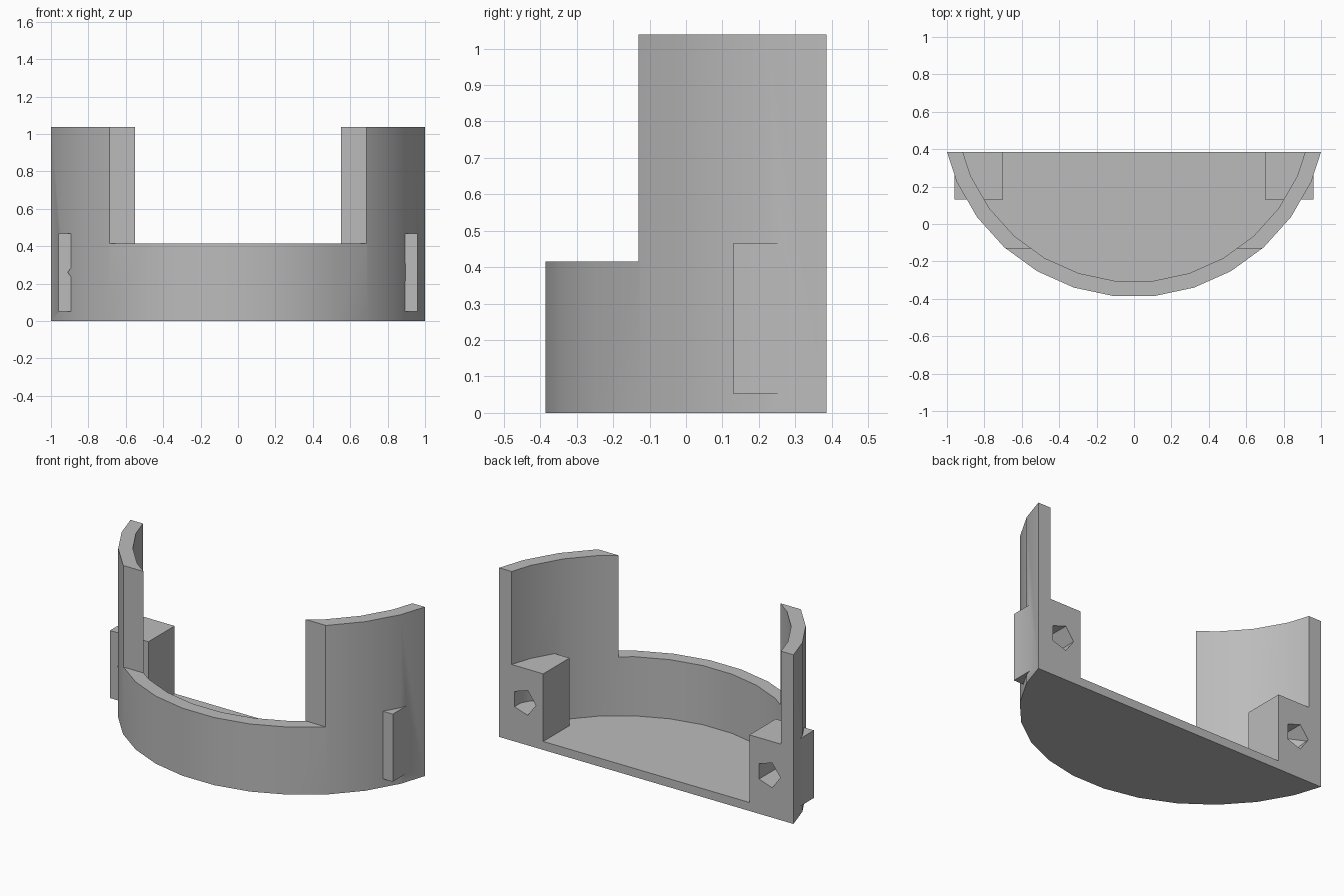
import bpy
import bmesh
from math import sin, cos, radians, tau
from mathutils import Vector

if "Cube" in bpy.data.objects:
    bpy.data.objects.remove(bpy.data.objects["Cube"], do_unlink=True)

BACK = 0.385        # flat rear plane
CENTRE_Y = 0.646    # axis of the curved wall
OUTER, INNER = 1.037, 0.956
FLOOR, FRONT_TOP, SIDE_TOP = 0.052, 0.415, 1.038

grey = bpy.data.materials.new("plain grey")
grey.use_nodes = True
grey.diffuse_color = (0.5, 0.5, 0.5, 1)
grey.node_tree.nodes["Principled BSDF"].inputs["Base Color"].default_value = (0.5, 0.5, 0.5, 1)


def prism(name, profile, offset):
    """Extrude a closed profile of 3D points along an offset."""
    bm = bmesh.new()
    face = bm.faces.new([bm.verts.new(p) for p in profile])
    result = bmesh.ops.extrude_face_region(bm, geom=[face], use_keep_orig=True)
    moved = [v for v in result["geom"] if isinstance(v, bmesh.types.BMVert)]
    bmesh.ops.translate(bm, verts=moved, vec=offset)
    bmesh.ops.recalc_face_normals(bm, faces=bm.faces)
    mesh = bpy.data.meshes.new(name)
    bm.to_mesh(mesh)
    bm.free()
    mesh.materials.append(grey)
    obj = bpy.data.objects.new(name, mesh)
    bpy.context.collection.objects.link(obj)
    return obj


def box(name, lo, hi):
    (x0, y0, z0), (x1, y1, z1) = lo, hi
    corners = [(x0, y0, z0), (x1, y0, z0), (x1, y1, z0), (x0, y1, z0)]
    return prism(name, corners, (0, 0, z1 - z0))


def arc(radius, z):
    """Front arc of a thirty-sided ring."""
    return [Vector((radius * sin(radians(a)), CENTRE_Y - radius * cos(radians(a)), z))
            for a in range(-78, 79, 12)]


def combine(target, tool, operation):
    """Apply a boolean and discard its tool."""
    tool.hide_render = True
    mod = target.modifiers.new(operation, "BOOLEAN")
    mod.operation, mod.solver, mod.object = operation, "EXACT", tool
    bpy.context.view_layer.objects.active = target
    bpy.ops.object.modifier_apply(modifier=mod.name)
    bpy.data.objects.remove(tool, do_unlink=True)


# Curved tray: outer arc trimmed at the rear plane
outline = arc(OUTER, 0)
for end, near in ((0, 1), (-1, -2)):
    a, b = outline[near], outline[end]
    outline[end] = a.lerp(b, (BACK - a.y) / (b.y - a.y))
holder = prism("curved_holder", outline, (0, 0, SIDE_TOP))

# Hollow interior above the floor, and the lowered front rim
combine(holder, prism("interior_cutter", arc(INNER, FLOOR), (0, 0, 2)), "DIFFERENCE")
combine(holder, box("front_cutter", (-2, -2, FRONT_TOP), (2, -0.13, 2)), "DIFFERENCE")

# Mounting blocks with five-sided screw holes, poking through the wall
for side, name in ((1, "left_block"), (-1, "right_block")):
    x = 0.83 * side
    block = box(name, (x - 0.13, 0.13, FLOOR), (x + 0.13, BACK, 0.467))
    hole = [(x - 0.08 * cos(tau * i / 5), 0, 0.26 + 0.08 * sin(tau * i / 5)) for i in range(5)]
    combine(block, prism("hole_cutter", hole, (0, 1, 0)), "DIFFERENCE")
    combine(holder, block, "UNION")

# Smooth curve with crisp corners
bpy.ops.object.select_all(action="DESELECT")
holder.select_set(True)
bpy.context.view_layer.objects.active = holder
bpy.ops.object.shade_smooth_by_angle(angle=radians(30))
